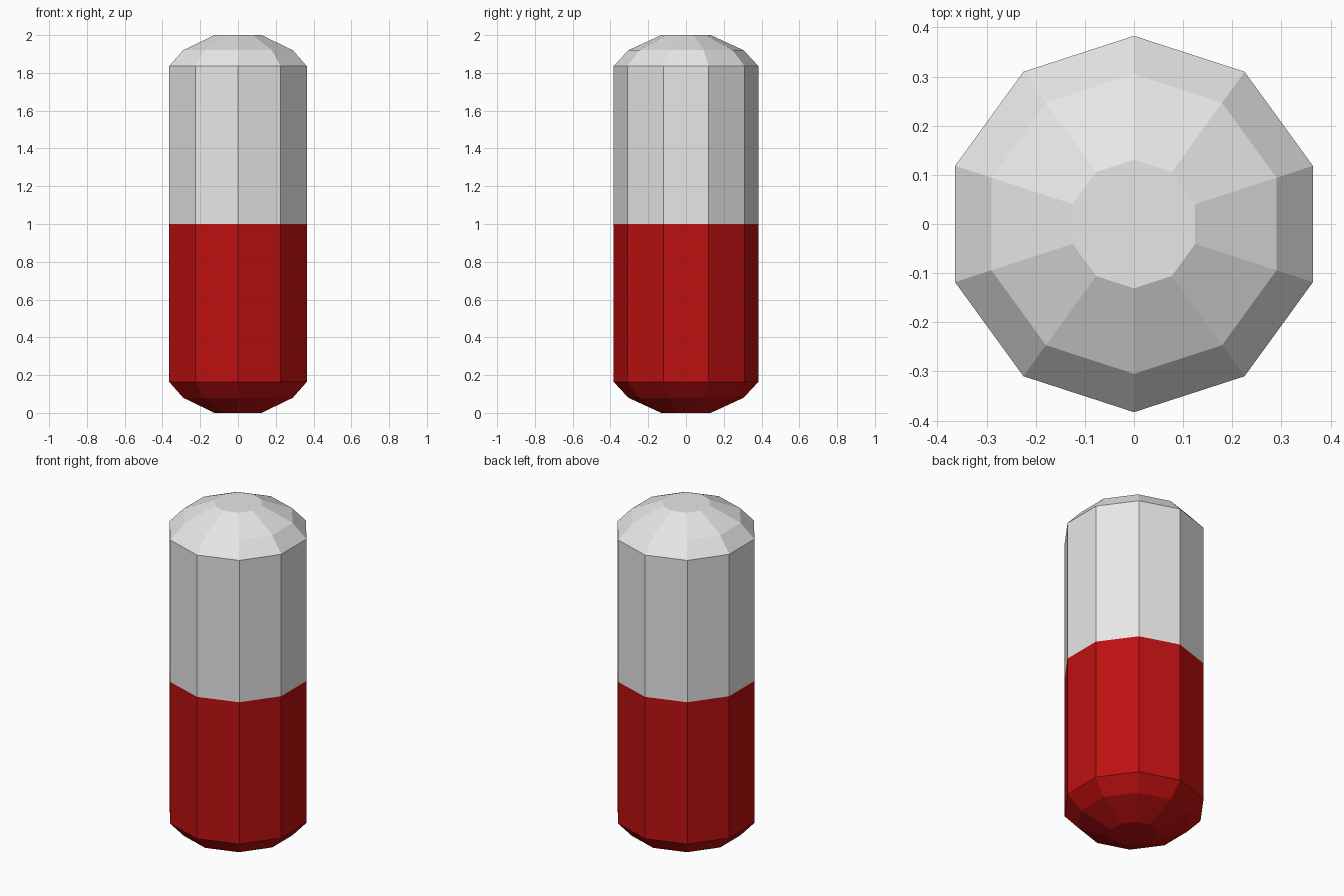
import bpy, bmesh, math

if "Cube" in bpy.data.objects:
    bpy.data.objects.remove(bpy.data.objects["Cube"])

SIDES = 10
# (radius, height) from rounded end to the seam at mid height
HALF_PROFILE = [(0.131, 0.0), (0.305, 0.08), (0.383, 0.164), (0.383, 1.0)]


def material(name, color):
    m = bpy.data.materials.new(name)
    m.diffuse_color = (*color, 1.0)
    m.use_nodes = True
    m.node_tree.nodes["Principled BSDF"].inputs["Base Color"].default_value = m.diffuse_color
    return m


def capsule_half(name, profile, mat):
    """Ten-sided shell with a flat cap on the first ring, open at the seam."""
    bm = bmesh.new()
    rings = []
    for r, z in profile:
        angles = [math.pi / 2 + 2 * math.pi * i / SIDES for i in range(SIDES)]
        rings.append([bm.verts.new((r * math.cos(a), r * math.sin(a), z)) for a in angles])
    for a, b in zip(rings, rings[1:]):
        for i in range(SIDES):
            j = (i + 1) % SIDES
            quad = [a[i], a[j], b[j], b[i]]
            bm.faces.new(quad if b[0].co.z > a[0].co.z else quad[::-1])
    # end cap faces away from the seam
    upward = profile[0][1] > profile[-1][1]
    bm.faces.new(rings[0] if upward else rings[0][::-1])
    me = bpy.data.meshes.new(name)
    bm.to_mesh(me)
    bm.free()
    me.materials.append(mat)
    ob = bpy.data.objects.new(name, me)
    bpy.context.collection.objects.link(ob)
    return ob


red = material("red", (0.51, 0.005, 0.005))
white = material("white", (0.79, 0.8, 0.79))

# lower red half and mirrored upper white half
capsule_half("lower_half", HALF_PROFILE, red)
capsule_half("upper_half", [(r, 2.0 - z) for r, z in HALF_PROFILE], white)
